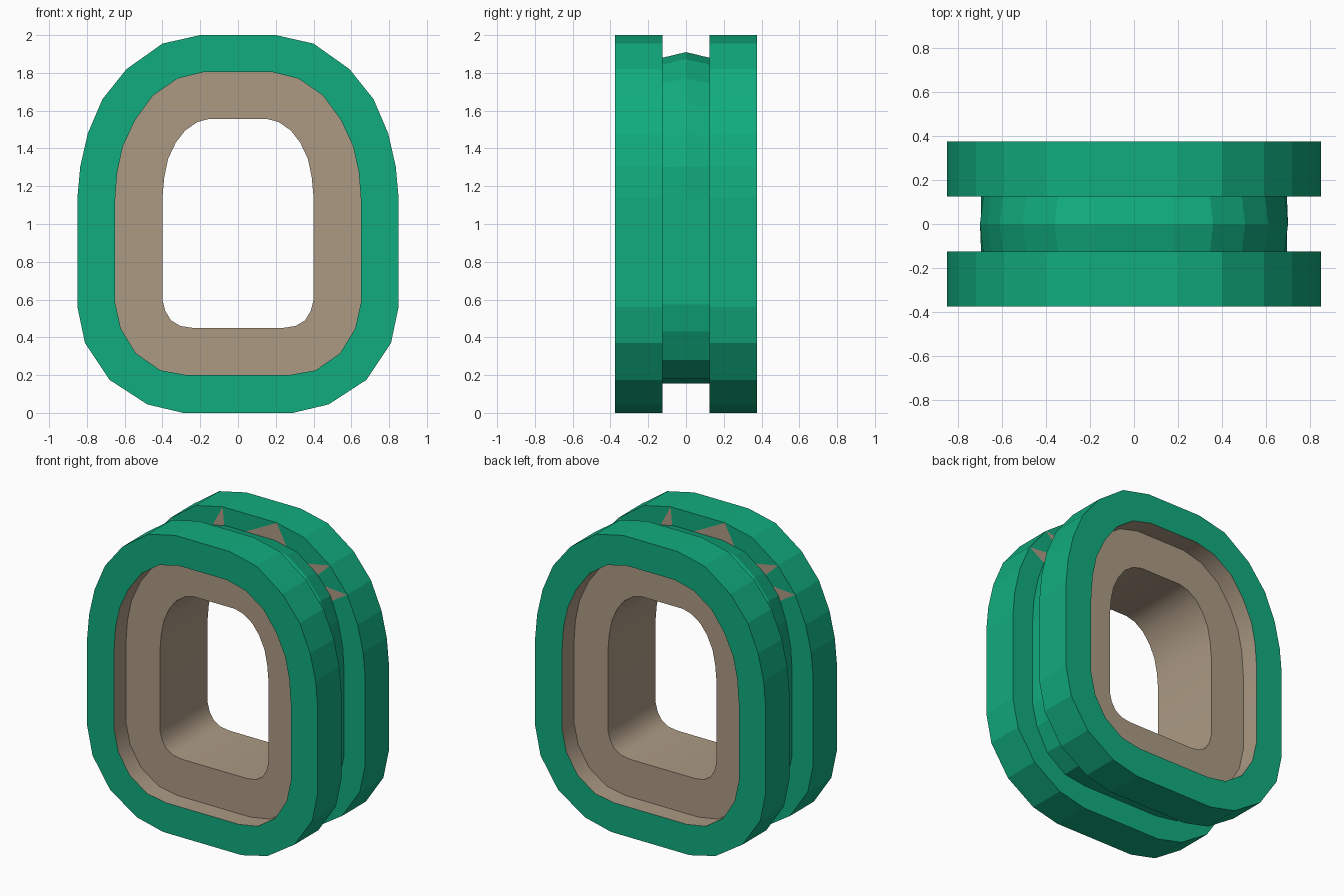
import bpy
import bmesh
import math

old = bpy.data.objects.get("Cube")
if old:
    bpy.data.objects.remove(old, do_unlink=True)


def material(name, rgb):
    m = bpy.data.materials.new(name)
    m.use_nodes = True
    m.diffuse_color = (*rgb, 1)
    m.node_tree.nodes["Principled BSDF"].inputs["Base Color"].default_value = (*rgb, 1)
    return m


green = material("emerald green", (0.0056, 0.413, 0.209))
beige = material("warm beige", (0.413, 0.323, 0.231))

# Right half of each rounded outline (x, z), from the top round to the bottom
OUTER = [(.20, 2), (.40, 1.955), (.59, 1.82), (.718, 1.66), (.795, 1.48), (.835, 1.305),
         (.85, 1.14), (.85, .56), (.81, .37), (.68, .175), (.48, .045), (.29, 0)]
LINER = [(.18, 1.805), (.32, 1.77), (.45, 1.68), (.545, 1.55), (.61, 1.41), (.64, 1.27),
         (.652, 1.11), (.652, .59), (.62, .445), (.54, .315), (.41, .225), (.27, .20)]
HOLE = [(.15, 1.557), (.215, 1.54), (.28, 1.495), (.33, 1.43), (.37, 1.345), (.39, 1.25),
        (.40, 1.14), (.40, .60), (.385, .54), (.355, .49), (.305, .46), (.24, .45)]
GROOVE = [(.18, 1.88), (.345, 1.845), (.49, 1.745), (.595, 1.62), (.65, 1.465), (.685, 1.30),
          (.695, 1.14), (.695, .575), (.66, .43), (.58, .28), (.44, .18), (.28, .155)]
# The groove floor crowns slightly along the middle of its upper half
CROWN = [(x + .015 * (z > 1.2) * (x > .2), z + .03 * max(0, (z - 1.14) / .74)) for x, z in GROOVE]


def finish(bm, name, mat, smooth=False):
    bmesh.ops.recalc_face_normals(bm, faces=bm.faces)
    me = bpy.data.meshes.new(name)
    bm.to_mesh(me)
    bm.free()
    me.materials.append(mat)
    ob = bpy.data.objects.new(name, me)
    bpy.context.collection.objects.link(ob)
    if smooth:
        bpy.ops.object.select_all(action='DESELECT')
        ob.select_set(True)
        bpy.context.view_layer.objects.active = ob
        bpy.ops.object.shade_smooth_by_angle(angle=math.radians(40))
    return ob


def loft(name, sections, mat, smooth=False):
    """Skin a chain of mirrored outlines placed at given depths."""
    bm = bmesh.new()
    rings = []
    for half, y in sections:
        full = half + [(-x, z) for x, z in reversed(half)]
        rings.append([bm.verts.new((x, y, z)) for x, z in full])
    for a, b in zip(rings, rings[1:]):
        for i in range(len(a)):
            j = (i + 1) % len(a)
            bm.faces.new((a[i], a[j], b[j], b[i]))
    return finish(bm, name, mat, smooth)


# Outer body: two flanges with a groove between them
FACE, STEP, WALL = .375, .25, .125
loft("flanged_rim", [(LINER, -FACE), (OUTER, -FACE), (OUTER, -WALL), (GROOVE, -WALL),
                     (CROWN, 0), (GROOVE, WALL), (OUTER, WALL), (OUTER, FACE),
                     (LINER, FACE)], green)

# Inner liner: recessed step on each face and a smooth opening
loft("inner_liner", [(LINER, -FACE), (LINER, -STEP), (HOLE, -STEP), (HOLE, STEP),
                     (LINER, STEP), (LINER, FACE)], beige, smooth=True)

# Beige wedges on the groove walls, fanning from the rim corners to the liner
bm = bmesh.new()
left_top = (-LINER[0][0], LINER[0][1])
wedges = [[(-OUTER[0][0], OUTER[0][1]), left_top, (-LINER[1][0], LINER[1][1])],
          [OUTER[0], left_top, LINER[0], LINER[1]]]
for corner in (2, 3):
    tri = [OUTER[corner], LINER[corner - 1], LINER[corner]]
    wedges += [tri, [(-x, z) for x, z in tri]]
for side in (1, -1):
    for wedge in wedges:
        bm.faces.new([bm.verts.new((x * side, side * (WALL - .002), z)) for x, z in wedge])
for f in bm.faces:
    f.normal_update()
ob = finish(bm, "groove_wall_wedges", beige)
